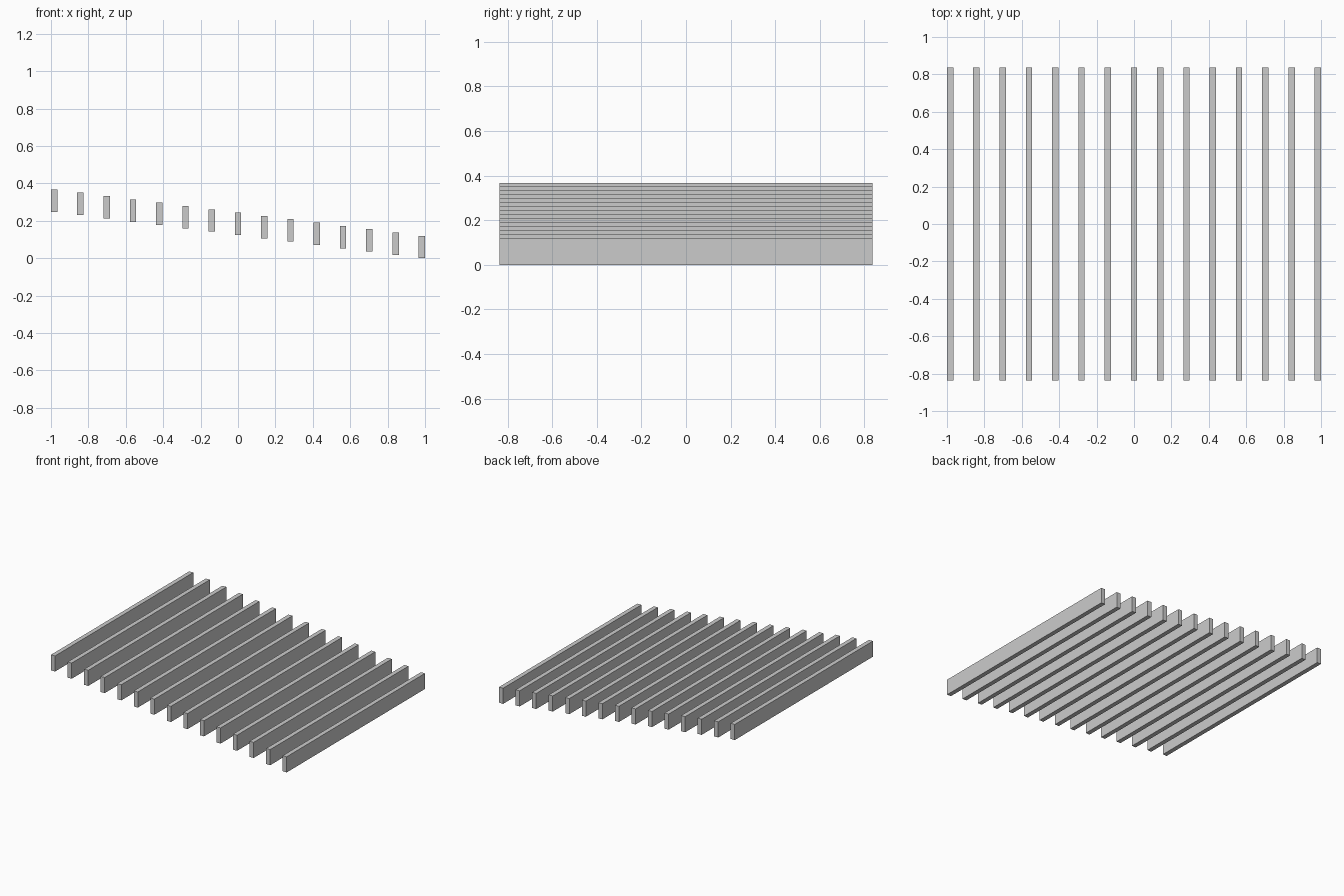
import bpy

if "Cube" in bpy.data.objects:
    bpy.data.objects.remove(bpy.data.objects["Cube"])

COUNT = 15
WIDTH, LENGTH, HEIGHT = 0.034, 1.675, 0.12
X_END = 1.0 - WIDTH / 2
RISE = 0.248  # total height gained from the right slat to the left one


def box(name, size, centre):
    bpy.ops.mesh.primitive_cube_add(size=1, location=centre)
    obj = bpy.context.object
    obj.name = name
    obj.scale = size
    bpy.ops.object.transform_apply(location=False, rotation=False, scale=True)
    return obj


# Parallel slats stepping down evenly from left to right
for i in range(COUNT):
    t = i / (COUNT - 1)
    x = -X_END + 2 * X_END * t
    z = RISE * (1 - t) + HEIGHT / 2
    box(f"slat_{i + 1:02d}", (WIDTH, LENGTH, HEIGHT), (x, 0, z))
